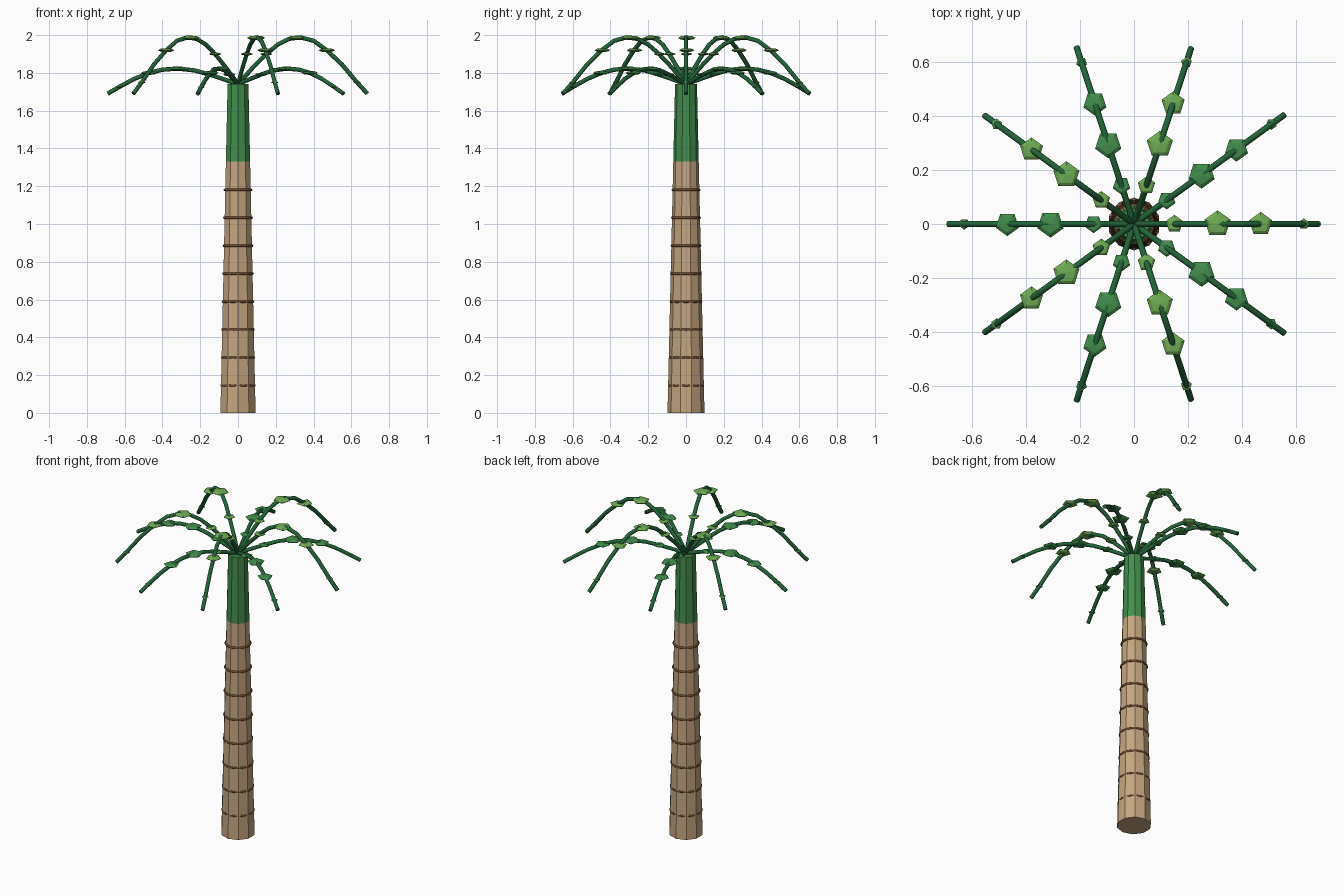
import bpy
import math
from mathutils import Vector

cube = bpy.data.objects.get("Cube")
if cube:
    bpy.data.objects.remove(cube, do_unlink=True)


def material(name, rgb):
    m = bpy.data.materials.new(name)
    m.use_nodes = True
    m.diffuse_color = (*rgb, 1)
    m.node_tree.nodes["Principled BSDF"].inputs["Base Color"].default_value = (*rgb, 1)
    return m


bark = material("tan bark", (0.55, 0.38, 0.21))
ring_brown = material("ring brown", (0.14, 0.065, 0.025))
green = material("mid green", (0.055, 0.27, 0.07))
stem_green = material("dark stem green", (0.016, 0.13, 0.04))
light_green = material("light green", (0.16, 0.42, 0.09))


def finish(name, mat, smooth=False):
    ob = bpy.context.object
    ob.name = name
    ob.data.materials.append(mat)
    if smooth:
        bpy.ops.object.shade_smooth_by_angle(angle=math.radians(50))
    return ob


# Tapering ten-sided trunk, split into bark and green crown shaft
def trunk_radius(z):
    return 0.098 - 0.023 * z


def trunk_section(name, low, high, mat):
    bpy.ops.mesh.primitive_cone_add(
        vertices=10, radius1=trunk_radius(low), radius2=trunk_radius(high),
        depth=high - low, location=(0, 0, (low + high) / 2))
    finish(name, mat)


trunk_section("trunk", 0, 1.33, bark)
trunk_section("crown_shaft", 1.33, 1.74, green)

# Bark rings
for i in range(8):
    z = 0.145 + i * 0.148
    bpy.ops.mesh.primitive_torus_add(
        major_radius=0.0895 - 0.017 * z, minor_radius=0.007,
        major_segments=24, minor_segments=8, location=(0, 0, z))
    finish(f"trunk_ring_{i + 1}", ring_brown, True)

# Frond arcs as (distance from trunk, height)
HIGH = [(0, 1.74), (0.08, 1.83), (0.15, 1.9), (0.21, 1.95), (0.27, 1.98), (0.33, 1.988),
        (0.4, 1.97), (0.47, 1.92), (0.55, 1.845), (0.63, 1.75), (0.685, 1.69)]
LOW = [(0, 1.74), (0.08, 1.768), (0.15, 1.791), (0.23, 1.813), (0.32, 1.823),
       (0.4, 1.817), (0.47, 1.8), (0.55, 1.768), (0.63, 1.725), (0.69, 1.69)]
LEAVES = [(0.15, 0.034), (0.31, 0.051), (0.47, 0.045), (0.63, 0.021)]


def height_at(arc, r):
    for (r0, z0), (r1, z1) in zip(arc, arc[1:]):
        if r <= r1:
            return z0 + (z1 - z0) * (r - r0) / (r1 - r0)


def stem(name, points):
    curve = bpy.data.curves.new(name, "CURVE")
    curve.dimensions = "3D"
    curve.bevel_depth = 0.0115
    curve.bevel_resolution = 2
    curve.use_fill_caps = True
    spline = curve.splines.new("POLY")
    spline.points.add(len(points) - 1)
    for p, co in zip(spline.points, points):
        p.co = (*co, 1)
    curve.materials.append(stem_green)
    bpy.context.collection.objects.link(bpy.data.objects.new(name, curve))


# Ten fronds, alternately high with light leaves and low with mid green leaves
for i in range(10):
    angle = math.radians(36 * i)
    out = Vector((math.cos(angle), math.sin(angle), 0))
    arc, leaf_mat = (LOW, green) if i % 2 else (HIGH, light_green)
    stem(f"frond_stem_{i + 1}", [out * r + Vector((0, 0, z)) for r, z in arc])
    for j, (r, size) in enumerate(LEAVES):
        bpy.ops.mesh.primitive_uv_sphere_add(
            segments=5, ring_count=4, radius=1,
            location=out * r + Vector((0, 0, height_at(arc, r))),
            rotation=(0, 0, angle), scale=(size, size, size * 0.24))
        finish(f"leaf_{i + 1}_{j + 1}", leaf_mat)
